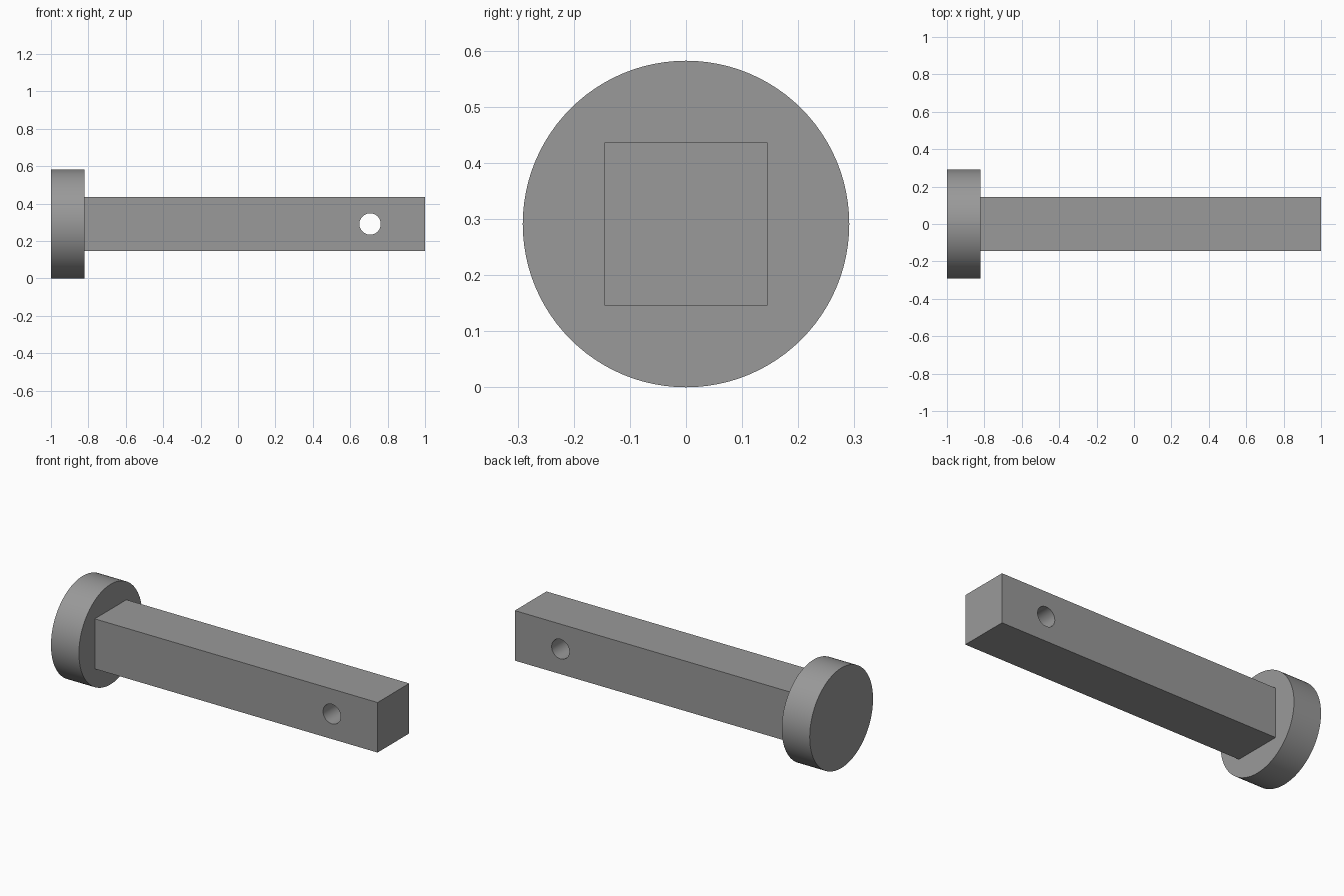
import bpy
import math

if "Cube" in bpy.data.objects:
    bpy.data.objects.remove(bpy.data.objects["Cube"])

R = 0.291          # head radius, also the height of the pin axis
HALF = R / 2       # half width of the square shaft
HEAD_END = -0.82   # inner face of the head

steel = bpy.data.materials.new("grey_steel")
steel.diffuse_color = (0.32, 0.32, 0.32, 1)
steel.use_nodes = True
steel.node_tree.nodes["Principled BSDF"].inputs["Base Color"].default_value = steel.diffuse_color


def cylinder(name, radius, depth, location, rotation, sides):
    bpy.ops.mesh.primitive_cylinder_add(vertices=sides, radius=radius, depth=depth,
                                        location=location, rotation=rotation)
    obj = bpy.context.object
    obj.name = name
    obj.data.materials.append(steel)
    return obj


def combine(target, tool, operation):
    mod = target.modifiers.new(operation.lower(), 'BOOLEAN')
    mod.operation = operation
    mod.solver = 'EXACT'
    mod.object = tool
    bpy.context.view_layer.objects.active = target
    bpy.ops.object.modifier_apply(modifier=mod.name)
    bpy.data.objects.remove(tool)


# Round head, lying along x
pin = cylinder("headed_pin", R, HEAD_END + 1, ((HEAD_END - 1) / 2, 0, R),
               (0, math.pi / 2, 0), 96)

# Square shaft, started inside the head so the two fuse
start = HEAD_END - 0.08
bpy.ops.mesh.primitive_cube_add(size=1, location=((1 + start) / 2, 0, R))
shaft = bpy.context.object
shaft.name = "square_shaft"
shaft.scale = (1 - start, 2 * HALF, 2 * HALF)
shaft.data.materials.append(steel)
combine(pin, shaft, 'UNION')

# Cross hole through the shaft near its free end
hole = cylinder("hole_cutter", 0.057, 1, (0.706, 0, R), (math.pi / 2, 0, 0), 48)
combine(pin, hole, 'DIFFERENCE')

# Smooth curved walls, sharp edges
bpy.ops.object.select_all(action='DESELECT')
pin.select_set(True)
bpy.context.view_layer.objects.active = pin
bpy.ops.object.shade_smooth_by_angle(angle=math.radians(30))
